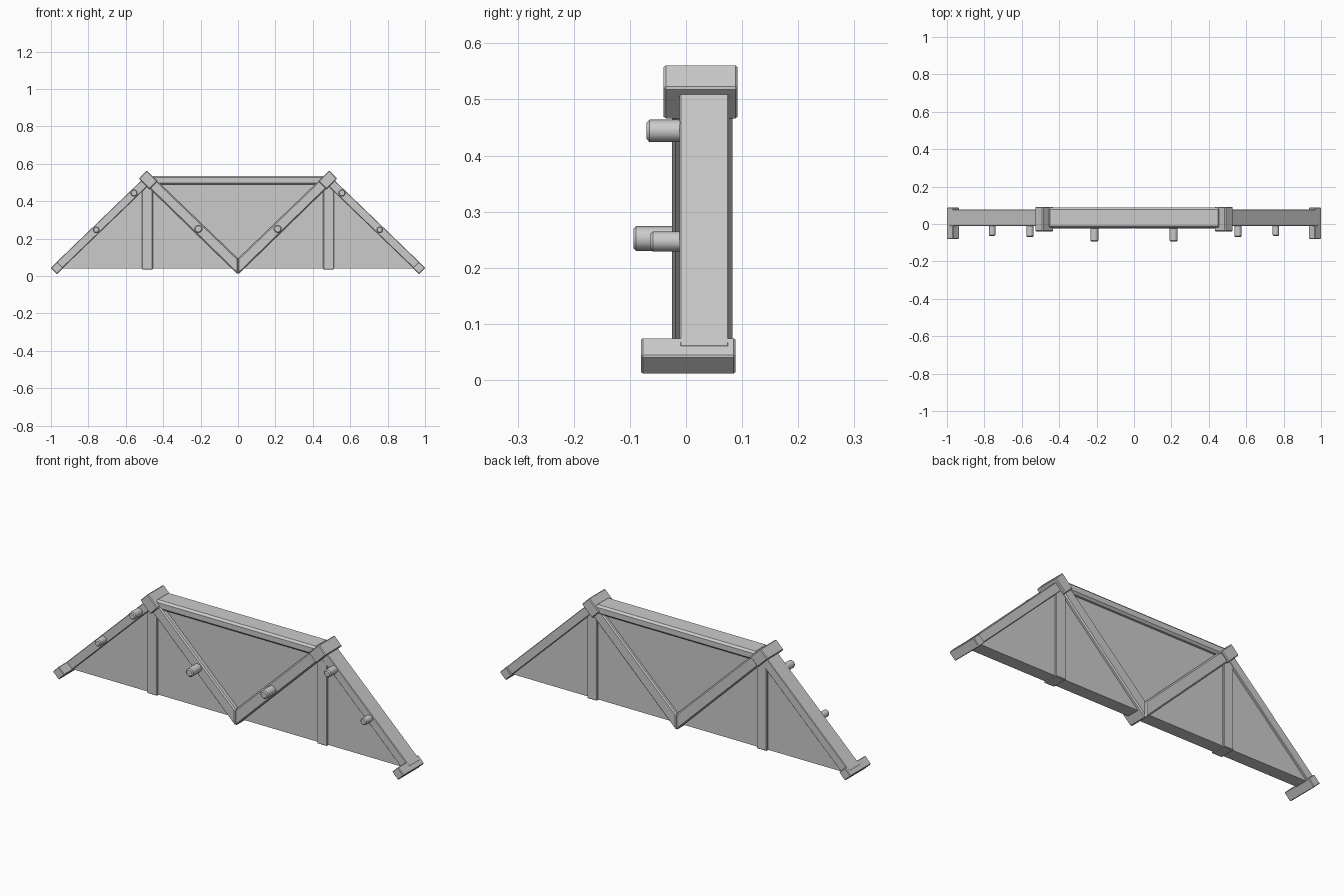
import bpy, bmesh, math
from mathutils import Matrix, Vector

cube = bpy.data.objects.get("Cube")
if cube:
    bpy.data.objects.remove(cube, do_unlink=True)

# One plain grey for the whole truss
grey = bpy.data.materials.new("plain_grey")
grey.use_nodes = True
colour = (0.6, 0.6, 0.6, 1)
grey.diffuse_color = colour
grey.node_tree.nodes["Principled BSDF"].inputs["Base Color"].default_value = colour


def finish(name, bm, bevel=0.0):
    bmesh.ops.recalc_face_normals(bm, faces=bm.faces)
    mesh = bpy.data.meshes.new(name)
    bm.to_mesh(mesh)
    bm.free()
    mesh.materials.append(grey)
    obj = bpy.data.objects.new(name, mesh)
    bpy.context.collection.objects.link(obj)
    if bevel:
        mod = obj.modifiers.new("worn_edges", 'BEVEL')
        mod.width = bevel
        mod.segments = 1
    return obj


def prism(name, outline, y0, y1, bevel=0.0):
    """Extrude an x-z outline from y0 to y1."""
    bm = bmesh.new()
    face = bm.faces.new([bm.verts.new((x, y0, z)) for x, z in outline])
    moved = bmesh.ops.extrude_face_region(bm, geom=[face])["geom"]
    verts = [v for v in moved if isinstance(v, bmesh.types.BMVert)]
    bmesh.ops.translate(bm, verts=verts, vec=(0, y1 - y0, 0))
    return finish(name, bm, bevel)


def beam(name, start, end, width, y0, y1, bevel):
    """Straight timber between two x-z points."""
    a, b = Vector(start), Vector(end)
    d = (b - a).normalized()
    n = Vector((-d.y, d.x)) * width / 2
    return prism(name, [a - n, b - n, b + n, a + n], y0, y1, bevel)


def peg(name, x, z, radius, y0, y1):
    bm = bmesh.new()
    place = Matrix.Translation((x, (y0 + y1) / 2, z)) @ Matrix.Rotation(math.pi / 2, 4, 'X')
    bmesh.ops.create_cone(bm, cap_ends=True, segments=10, radius1=radius,
                          radius2=radius, depth=y1 - y0, matrix=place)
    tip = [e for e in bm.edges if all(v.co.y < y0 + 0.001 for v in e.verts)]
    bmesh.ops.bevel(bm, geom=tip, offset=0.005, segments=1, affect='EDGES')
    obj = finish(name, bm)
    bpy.ops.object.select_all(action='DESELECT')
    obj.select_set(True)
    bpy.context.view_layer.objects.active = obj
    bpy.ops.object.shade_smooth_by_angle(angle=math.radians(40))


# Infill wall and top rail
prism("infill_panel", [(-0.965, 0.04), (0.965, 0.04), (0.48, 0.50), (-0.48, 0.50)], 0.0, 0.066)
beam("top_rail", (-0.46, 0.512), (0.46, 0.512), 0.047, -0.02, 0.087, 0.01)

# Timbers and pegs on both sides
for side, s in (("left", 1), ("right", -1)):
    beam(side + "_rafter", (s * 0.97, 0.043), (s * 0.48, 0.515), 0.045, -0.012, 0.077, 0.003)
    beam(side + "_post", (s * 0.484, 0.035), (s * 0.484, 0.48), 0.057, -0.008, 0.075, 0.003)
    # Diagonal brace, mitred on the centre line
    prism(side + "_brace", [(0, 0.008), (s * 0.495, 0.49), (s * 0.455, 0.53), (0, 0.092)],
          -0.025, 0.083, 0.006)
    beam(side + "_peak_block", (s * 0.451, 0.485), (s * 0.509, 0.542), 0.06, -0.04, 0.092, 0.004)
    beam(side + "_end_block", (s * 0.984, 0.026), (s * 0.951, 0.06), 0.047, -0.08, 0.088, 0.003)
    peg(side + "_lower_peg", s * 0.758, 0.247, 0.018, -0.064, 0.03)
    peg(side + "_upper_peg", s * 0.556, 0.444, 0.02, -0.07, 0.03)
    peg(side + "_brace_peg", s * 0.212, 0.252, 0.022, -0.094, 0.03)
